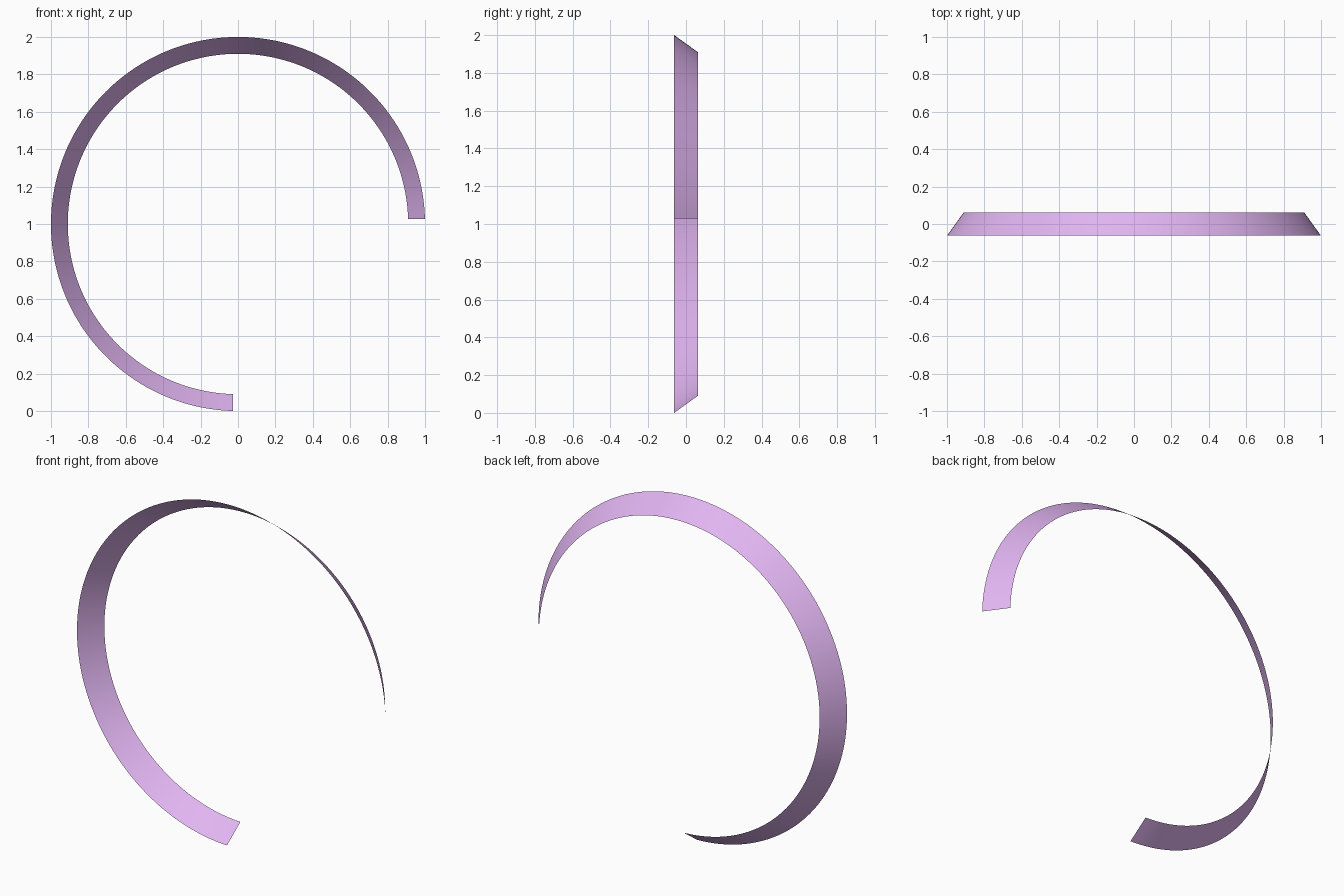
import bpy, bmesh
from math import asin, acos, pi, sin, cos

if "Cube" in bpy.data.objects:
    bpy.data.objects.remove(bpy.data.objects["Cube"])

SEGMENTS = 144
GAP = 0.028          # both cut ends sit this far off the axes
RIMS = [(1.0, -0.0625), (0.91, 0.0625)]   # (radius, y) of front and back rim


def rim(bm, radius, y):
    # open arc from the right-hand end, over the top, to the bottom end
    start = asin(GAP / radius)
    end = 1.5 * pi - asin(GAP / radius)
    verts = []
    for i in range(SEGMENTS + 1):
        a = start + (end - start) * i / SEGMENTS
        verts.append(bm.verts.new((radius * cos(a), y, 1 + radius * sin(a))))
    return verts


# conical open band, a single thin sheet
bm = bmesh.new()
front, back = [rim(bm, r, y) for r, y in RIMS]
for i in range(SEGMENTS):
    bm.faces.new((front[i], front[i + 1], back[i + 1], back[i])).smooth = True
bm.normal_update()

# make the normals point away from the ring centre
mid = bm.faces[:][SEGMENTS // 2] if not bm.faces.ensure_lookup_table() else None
c = mid.calc_center_median()
if mid.normal.x * c.x + mid.normal.z * (c.z - 1) < 0:
    bmesh.ops.reverse_faces(bm, faces=bm.faces[:])

mesh = bpy.data.meshes.new("open_ring_band")
bm.to_mesh(mesh)
bm.free()
band = bpy.data.objects.new("open_ring_band", mesh)
bpy.context.collection.objects.link(band)

# lilac colour
mat = bpy.data.materials.new("lilac")
mat.diffuse_color = (0.75, 0.46, 0.88, 1)
mat.use_nodes = True
mat.node_tree.nodes["Principled BSDF"].inputs["Base Color"].default_value = mat.diffuse_color
mesh.materials.append(mat)
